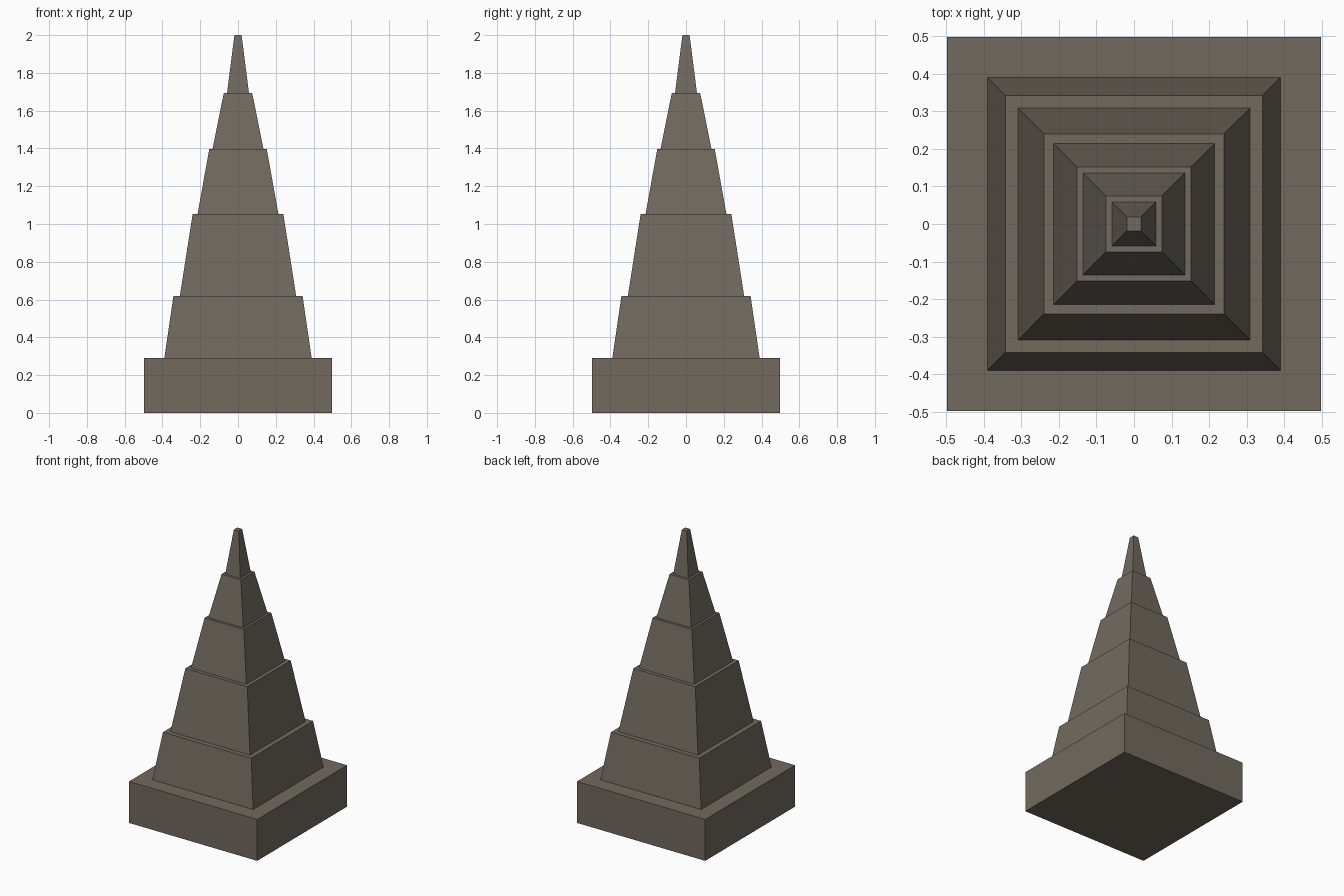
import bpy, bmesh

if "Cube" in bpy.data.objects:
    bpy.data.objects.remove(bpy.data.objects["Cube"])

# Stone colour shared by the whole model
stone = bpy.data.materials.new("weathered_stone")
stone.diffuse_color = (0.165, 0.142, 0.112, 1.0)
stone.use_nodes = True
stone.node_tree.nodes["Principled BSDF"].inputs["Base Color"].default_value = stone.diffuse_color

# Stepped profile from bottom to top: (half width, height)
profile = [
    (0.497, 0.0), (0.497, 0.29),     # plinth
    (0.39, 0.29), (0.342, 0.618),    # first tier
    (0.308, 0.618), (0.24, 1.053),   # second tier
    (0.214, 1.053), (0.152, 1.397),  # third tier
    (0.135, 1.397), (0.075, 1.694),  # fourth tier
    (0.058, 1.694), (0.019, 2.0),    # spire tip
]

# Square rings joined into one closed, flat-faced shell
bm = bmesh.new()
corners = [(-1, -1), (1, -1), (1, 1), (-1, 1)]
rings = [[bm.verts.new((x * r, y * r, z)) for x, y in corners] for r, z in profile]
for low, high in zip(rings, rings[1:]):
    for i in range(4):
        j = (i + 1) % 4
        bm.faces.new((low[i], low[j], high[j], high[i]))
bm.faces.new(rings[0][::-1])
bm.faces.new(rings[-1])
bmesh.ops.recalc_face_normals(bm, faces=bm.faces)

mesh = bpy.data.meshes.new("stepped_spire")
bm.to_mesh(mesh)
bm.free()
mesh.materials.append(stone)
spire = bpy.data.objects.new("stepped_spire", mesh)
bpy.context.collection.objects.link(spire)
